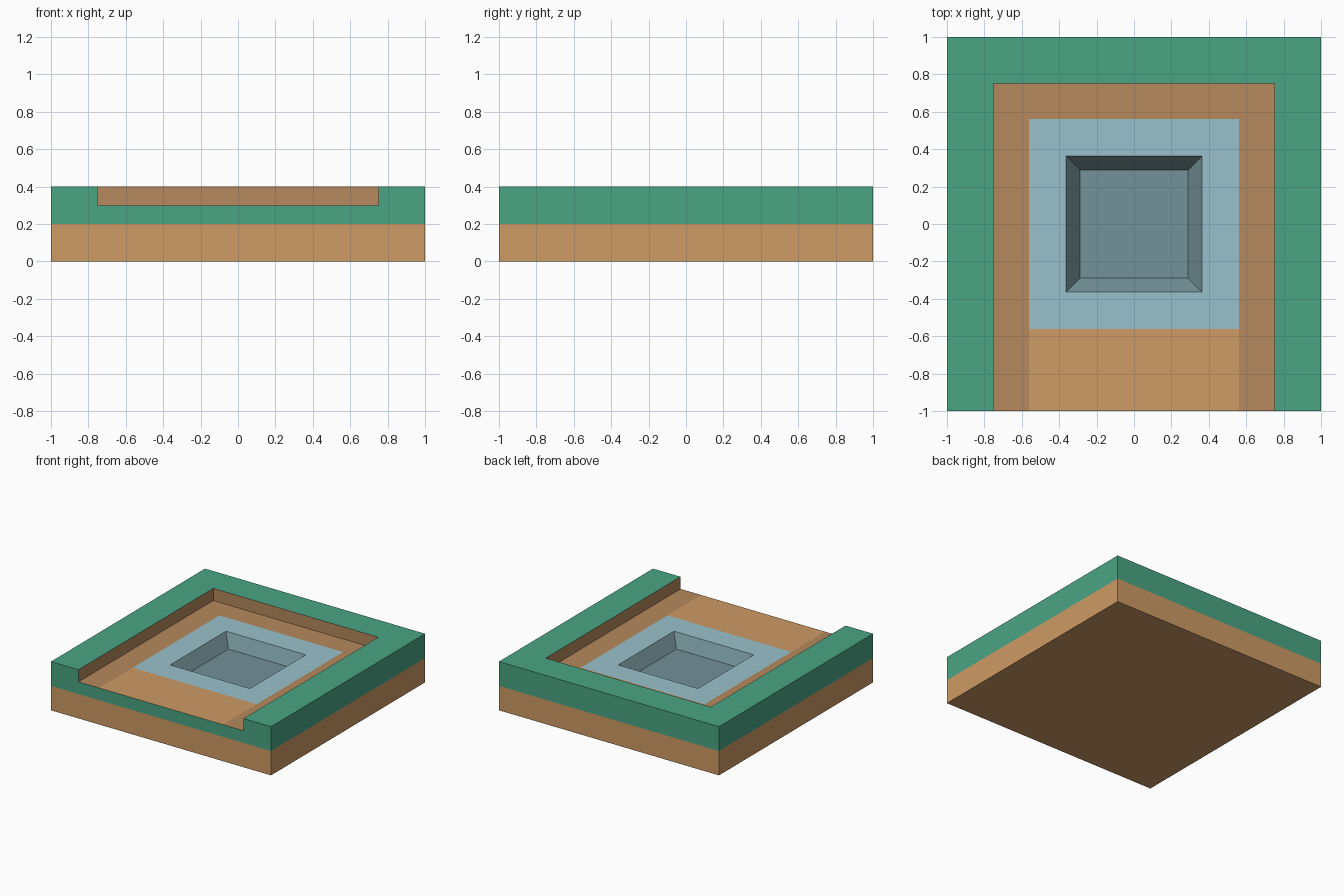
import bpy, bmesh
from mathutils import Vector

default = bpy.data.objects.get("Cube")
if default:
    bpy.data.objects.remove(default, do_unlink=True)

HALF, TOP, FLOOR, MID = 1.0, 0.4, 0.3, 0.2   # block half width and levels
CHANNEL, STRIP = 0.75, 0.5625                # trench wall and edge strip
PIT_TOP, PIT_LOW = 0.3625, 0.29              # tapered pit half widths


def material(name, rgb):
    linear = [((c / 255 + 0.055) / 1.055) ** 2.4 for c in rgb] + [1]
    mat = bpy.data.materials.new(name)
    mat.use_nodes = True
    mat.diffuse_color = linear
    mat.node_tree.nodes["Principled BSDF"].inputs["Base Color"].default_value = linear
    return mat


def block(name, low, high, taper=1.0):
    """Box between two corners; taper scales the lower face."""
    bm = bmesh.new()
    bmesh.ops.create_cube(bm, size=1)
    low, high = Vector(low), Vector(high)
    for v in bm.verts:
        bottom = v.co.z < 0
        v.co = (low + high) / 2 + v.co * (high - low)
        if bottom:
            v.co.x *= taper
            v.co.y *= taper
    mesh = bpy.data.meshes.new(name)
    bm.to_mesh(mesh)
    bm.free()
    obj = bpy.data.objects.new(name, mesh)
    bpy.context.collection.objects.link(obj)
    return obj


def carve(obj, cutter):
    cutter.hide_render = True
    mod = obj.modifiers.new("carve", "BOOLEAN")
    mod.operation = "DIFFERENCE"
    mod.solver = "EXACT"
    mod.object = cutter
    bpy.context.view_layer.objects.active = obj
    bpy.ops.object.modifier_apply(modifier=mod.name)
    bpy.data.objects.remove(cutter, do_unlink=True)


# Ground block with a trench open at the front and a tapered pit
ground = block("ground_block", (-HALF, -HALF, 0), (HALF, HALF, TOP))
carve(ground, block("trench_cutter", (-CHANNEL, -HALF - 0.5, FLOOR),
                    (CHANNEL, CHANNEL, TOP + 0.5)))
# The cutter continues the pit slope above the trench floor
rise = PIT_TOP * 2 - PIT_LOW
carve(ground, block("pit_cutter", (-rise, -rise, MID),
                    (rise, rise, 2 * FLOOR - MID), PIT_LOW / rise))

# Materials
GRASS, SOIL, DARK_SOIL, WATER, PIT = range(5)
for name, rgb in (("grass_green", (74, 165, 133)), ("soil_tan", (206, 155, 101)),
                  ("dark_soil", (182, 137, 92)), ("pale_blue", (153, 193, 203)),
                  ("pit_blue_grey", (115, 146, 152))):
    ground.data.materials.append(material(name, rgb))

# Cut colour borders into the surface
bm = bmesh.new()
bm.from_mesh(ground.data)


def split(point, normal, rule):
    faces = [f for f in bm.faces if rule(f)]
    geom = set(faces)
    for f in faces:
        geom.update(f.edges)
        geom.update(f.verts)
    bmesh.ops.bisect_plane(bm, geom=list(geom), dist=1e-5,
                           plane_co=point, plane_no=normal)


def is_floor(f):
    return f.normal.z > 0.9 and abs(f.calc_center_median().z - FLOOR) < 0.01


bm.normal_update()
split((0, 0, MID), (0, 0, 1), lambda f: abs(f.normal.z) < 0.1)
for side in (-1, 1):
    split((side * STRIP, 0, 0), (1, 0, 0), is_floor)
    split((0, side * STRIP, 0), (0, 1, 0), is_floor)

# Colour each face by place and height
bm.normal_update()
for f in bm.faces:
    c = f.calc_center_bounds()
    f.smooth = False
    outside = max(abs(c.x), abs(c.y)) > HALF - 0.01
    if is_floor(f):
        if abs(c.x) > STRIP or c.y > STRIP:
            f.material_index = DARK_SOIL
        else:
            f.material_index = SOIL if c.y < -STRIP else WATER
    elif c.z > TOP - 0.01 or (outside and c.z > MID):
        f.material_index = GRASS
    elif outside or c.z < 0.01:
        f.material_index = SOIL
    else:
        f.material_index = DARK_SOIL if c.z > FLOOR else PIT
bm.to_mesh(ground.data)
bm.free()
